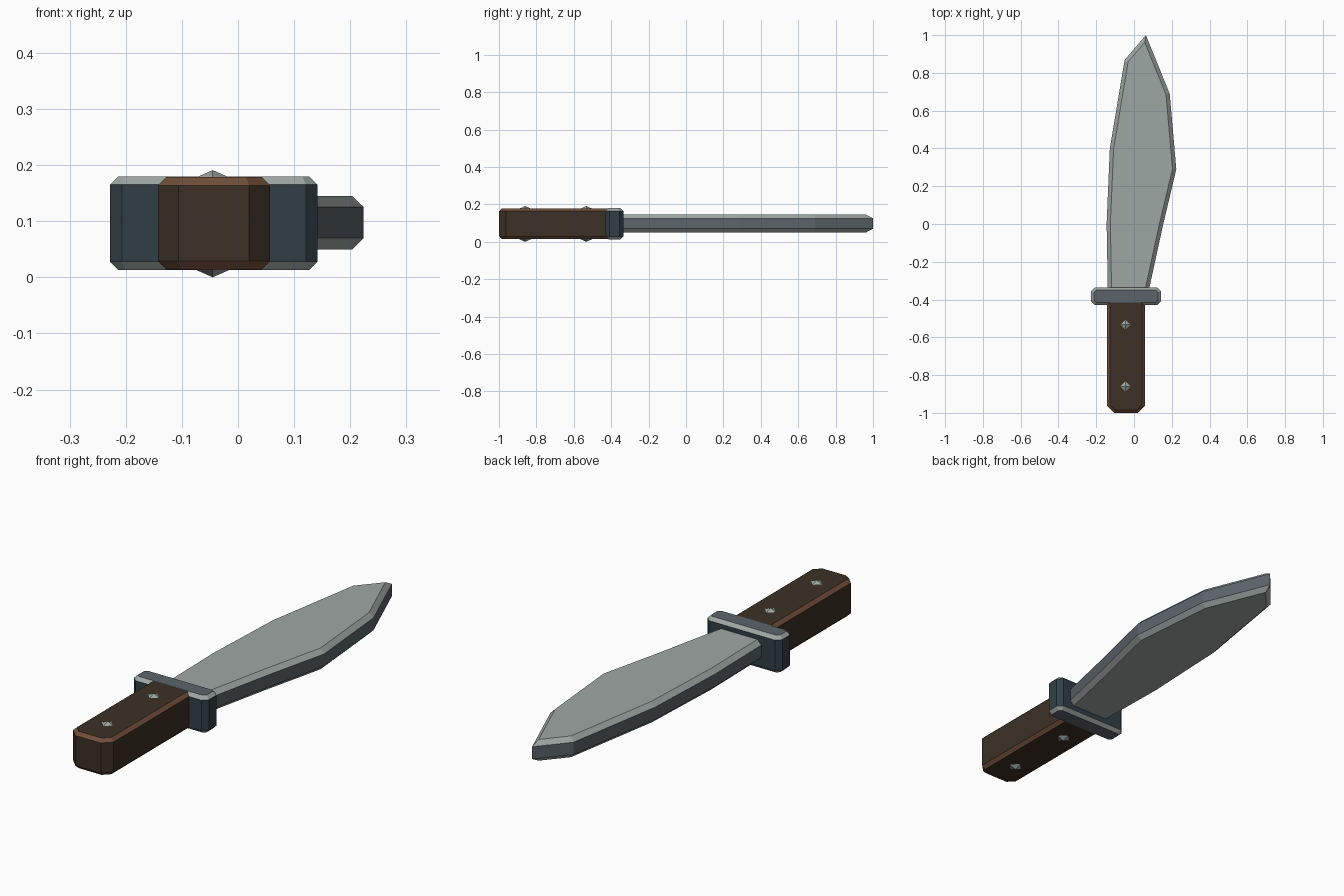
import bpy, bmesh, math
from mathutils import Vector, Matrix

if "Cube" in bpy.data.objects:
    bpy.data.objects.remove(bpy.data.objects["Cube"])


def material(name, rgb):
    m = bpy.data.materials.new(name)
    lin = [(c / 255 / 12.92 if c < 10 else ((c / 255 + 0.055) / 1.055) ** 2.4) for c in rgb]
    m.diffuse_color = (*lin, 1)
    m.use_nodes = True
    m.node_tree.nodes["Principled BSDF"].inputs["Base Color"].default_value = m.diffuse_color
    return m


steel = material("light steel", (158, 167, 164))
slate = material("slate steel", (92, 101, 107))
blue = material("dark blue steel", (49, 63, 70))
wood = material("dark wood", (60, 48, 38))
worn = material("worn wood edge", (112, 78, 58))


def finish(name, bm, mats):
    bmesh.ops.recalc_face_normals(bm, faces=bm.faces)
    me = bpy.data.meshes.new(name)
    bm.to_mesh(me)
    bm.free()
    for m in mats:
        me.materials.append(m)
    ob = bpy.data.objects.new(name, me)
    bpy.context.collection.objects.link(ob)
    return ob


def inset(pts, d):
    """Offset a counter-clockwise outline inwards by d."""
    out = []
    for i, p in enumerate(pts):
        p = Vector(p)
        a = (p - Vector(pts[i - 1])).normalized()
        b = (Vector(pts[(i + 1) % len(pts)]) - p).normalized()
        na, nb = Vector((-a.y, a.x)), Vector((-b.y, b.x))
        out.append(p + (na + nb) * d / (1 + na.dot(nb)))
    return out


def slab(name, pts, z0, z1, bevel, flat, edge, side):
    """Extruded outline with chamfered top and bottom rims, coloured by band."""
    bm = bmesh.new()
    small = inset(pts, bevel)
    rings = [[bm.verts.new((p[0], p[1], z)) for p in o] for o, z in
             ((small, z0), (pts, z0 + bevel), (pts, z1 - bevel), (small, z1))]
    bm.faces.new(rings[0])
    bm.faces.new(rings[3])
    n = len(pts)
    for k, mat in enumerate((1, 2, 1)):
        for i in range(n):
            j = (i + 1) % n
            f = bm.faces.new((rings[k][i], rings[k][j], rings[k + 1][j], rings[k + 1][i]))
            f.material_index = mat
    return finish(name, bm, (flat, edge, side))


def cut_rect(x0, x1, y0, y1, c):
    """Counter-clockwise rectangle with cut corners."""
    return [(x0 + c, y0), (x1 - c, y0), (x1, y0 + c), (x1, y1 - c),
            (x1 - c, y1), (x0 + c, y1), (x0, y1 - c), (x0, y0 + c)]


# Blade
blade = [(0.07, -0.39), (0.155, 0.0), (0.224, 0.29), (0.189, 0.69), (0.063, 1.0),
         (-0.05, 0.868), (-0.128, 0.4), (-0.145, 0.0), (-0.138, -0.39)]
slab("blade", blade, 0.05, 0.145, 0.02, steel, steel, slate)

# Guard
slab("guard", cut_rect(-0.228, 0.142, -0.43, -0.335, 0.021), 0.013, 0.18, 0.015,
     slate, steel, blue)

# Grip
slab("grip", cut_rect(-0.143, 0.057, -1.0, -0.37, 0.037), 0.014, 0.179, 0.015,
     wood, worn, wood)

# Rivets: a four-sided stud on each face of the grip
for i, y in enumerate((-0.86, -0.533)):
    bm = bmesh.new()
    for s in (1, -1):
        mat = Matrix.Translation((-0.045, y, 0.0955 + s * 0.0875))
        if s < 0:
            mat = mat @ Matrix.Rotation(math.pi, 4, 'X')
        bmesh.ops.create_cone(bm, cap_ends=True, segments=4, radius1=0.036,
                              radius2=0, depth=0.016, matrix=mat)
    finish(f"rivet_{i + 1}", bm, (steel,))
